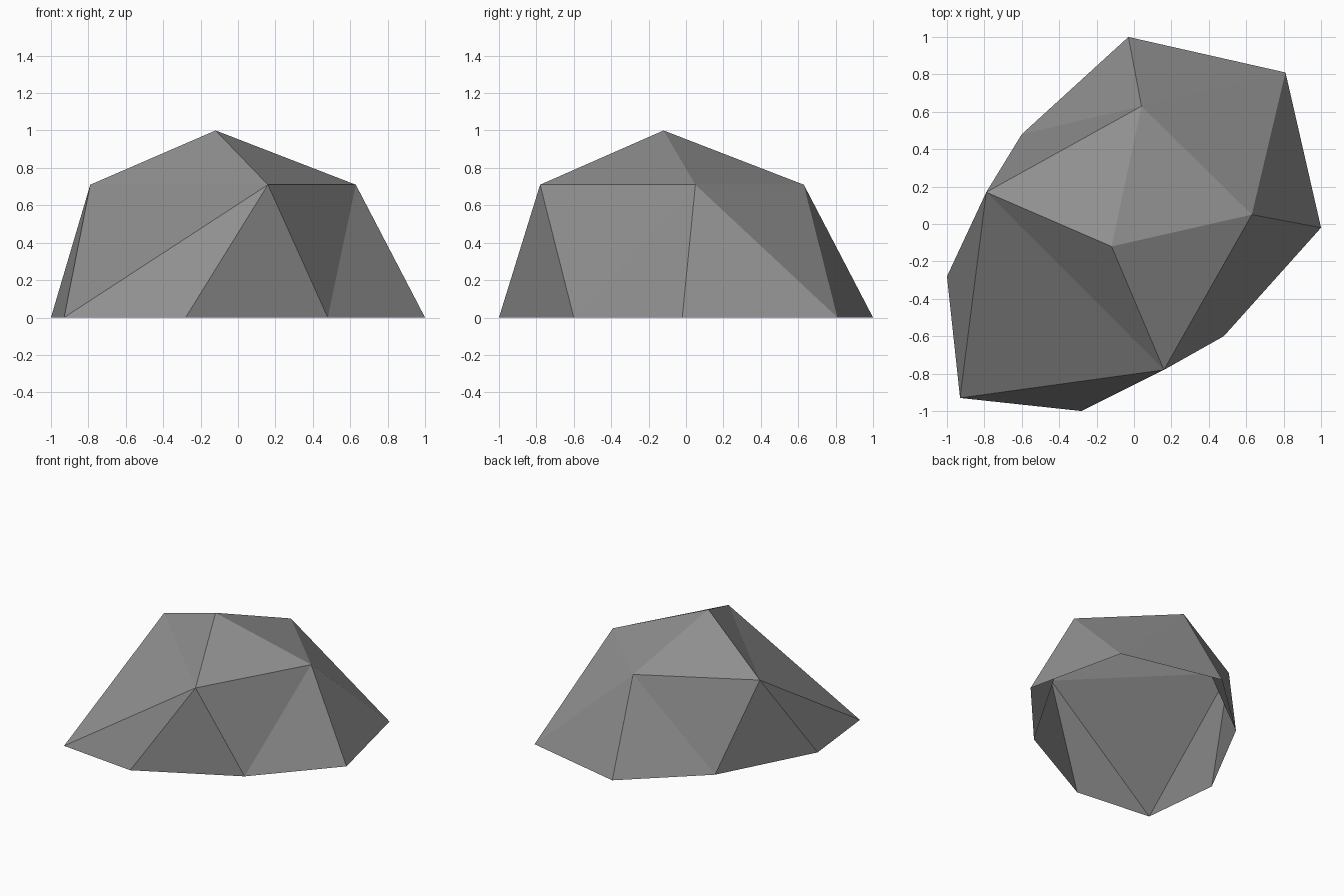
import bpy
import bmesh

# Remove the default cube
cube = bpy.data.objects.get("Cube")
if cube:
    bpy.data.objects.remove(cube, do_unlink=True)

# Single stone colour
STONE = (0.28, 0.28, 0.28, 1.0)
stone = bpy.data.materials.new("stone grey")
stone.use_nodes = True
stone.diffuse_color = STONE
bsdf = stone.node_tree.nodes["Principled BSDF"]
bsdf.inputs["Base Color"].default_value = STONE
bsdf.inputs["Roughness"].default_value = 0.9

# Outlines of the boulder, counter-clockwise: ground rim, shoulder, peak
RIM = [(0.48, -0.6), (1, -0.02), (0.81, 0.81), (-0.03, 1),
       (-0.6, 0.48), (-1, -0.28), (-0.93, -0.93), (-0.28, -1)]
SHOULDER = [(0.63, 0.05), (0.04, 0.63), (-0.79, 0.17), (0.16, -0.78)]
PEAK = (-0.12, -0.12)


def ring(bm, outline, z):
    return [bm.verts.new((x, y, z)) for x, y in outline]


bm = bmesh.new()
rim = ring(bm, RIM, 0)
shoulder = ring(bm, SHOULDER, 0.71)
peak = ring(bm, [PEAK], 1)[0]

# Each shoulder corner fans down to three rim corners and up to the peak
for i, corner in enumerate(shoulder):
    following = shoulder[(i + 1) % len(shoulder)]
    a, b, c = (rim[(2 * i + k) % len(rim)] for k in range(3))
    bm.faces.new((corner, a, b))
    bm.faces.new((corner, b, c))
    bm.faces.new((corner, c, following))
    bm.faces.new((peak, corner, following))

# The shell is open underneath and flat shaded
mesh = bpy.data.meshes.new("boulder")
bm.to_mesh(mesh)
bm.free()
mesh.materials.append(stone)
boulder = bpy.data.objects.new("boulder", mesh)
bpy.context.collection.objects.link(boulder)
